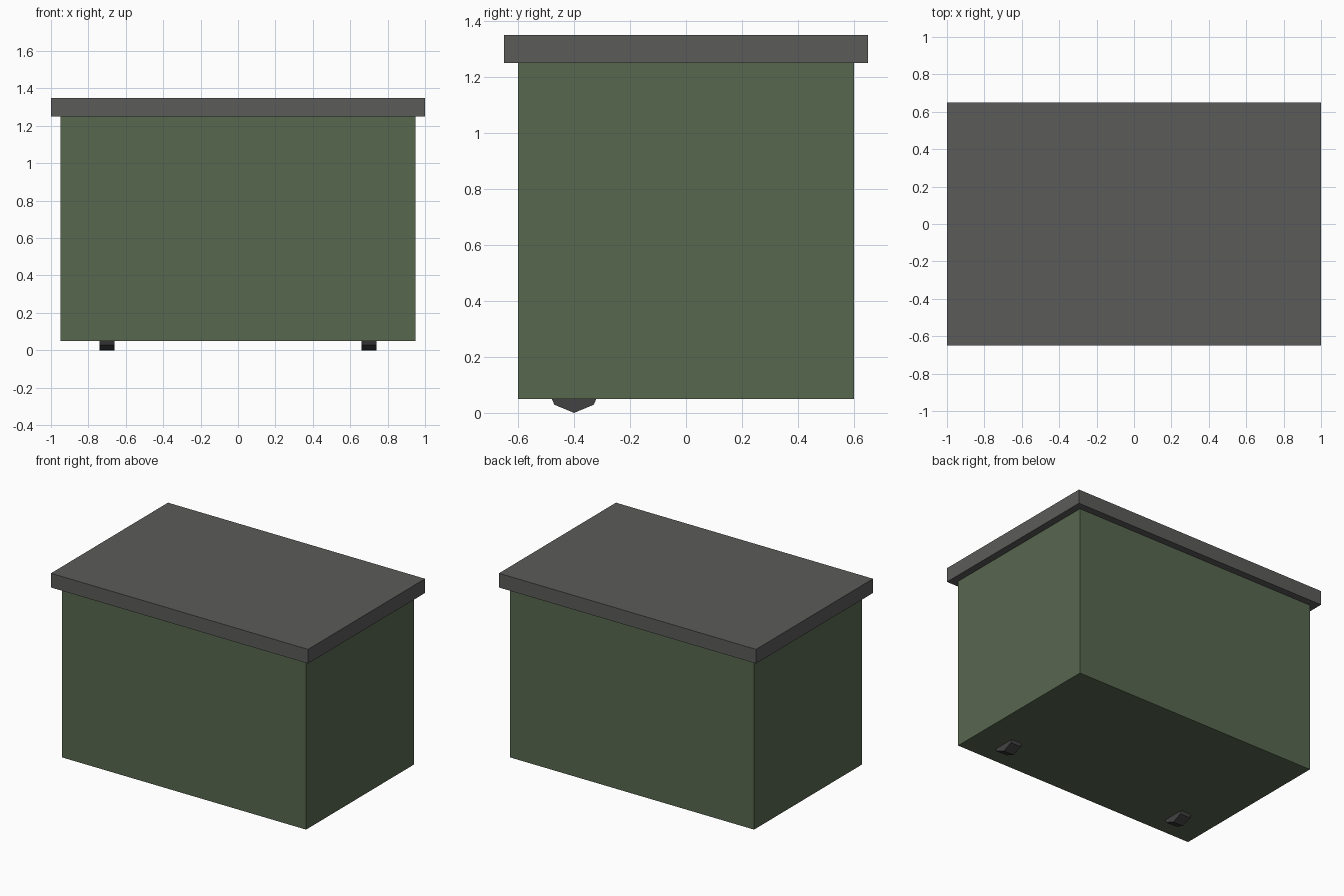
import bpy
import math

if "Cube" in bpy.data.objects:
    bpy.data.objects.remove(bpy.data.objects["Cube"])


def material(name, rgb):
    m = bpy.data.materials.new(name)
    m.diffuse_color = (*rgb, 1.0)
    m.use_nodes = True
    m.node_tree.nodes["Principled BSDF"].inputs["Base Color"].default_value = m.diffuse_color
    return m


green = material("olive green", (0.097, 0.137, 0.078))
grey = material("lid grey", (0.105, 0.105, 0.102))
dark = material("dark rubber", (0.055, 0.055, 0.055))


def finish(name, mat):
    ob = bpy.context.object
    ob.name = name
    ob.data.materials.append(mat)
    return ob


def box(name, size, z_mid, mat):
    bpy.ops.mesh.primitive_cube_add(size=1, location=(0, 0, z_mid))
    ob = finish(name, mat)
    ob.scale = size
    bpy.ops.object.transform_apply(location=False, rotation=False, scale=True)
    return ob


# Bin body and overhanging lid
box("body", (1.9, 1.2, 1.2), 0.65, green)
box("lid", (2.0, 1.3, 0.1), 1.30, grey)

# Two eight-sided wheels, mostly sunk into the base near the front
for side, x in (("left", -0.7), ("right", 0.7)):
    bpy.ops.mesh.primitive_cylinder_add(
        vertices=8, radius=0.1, depth=0.08,
        location=(x, -0.4, 0.1), rotation=(0, math.pi / 2, 0))
    finish(side + "_wheel", dark)
